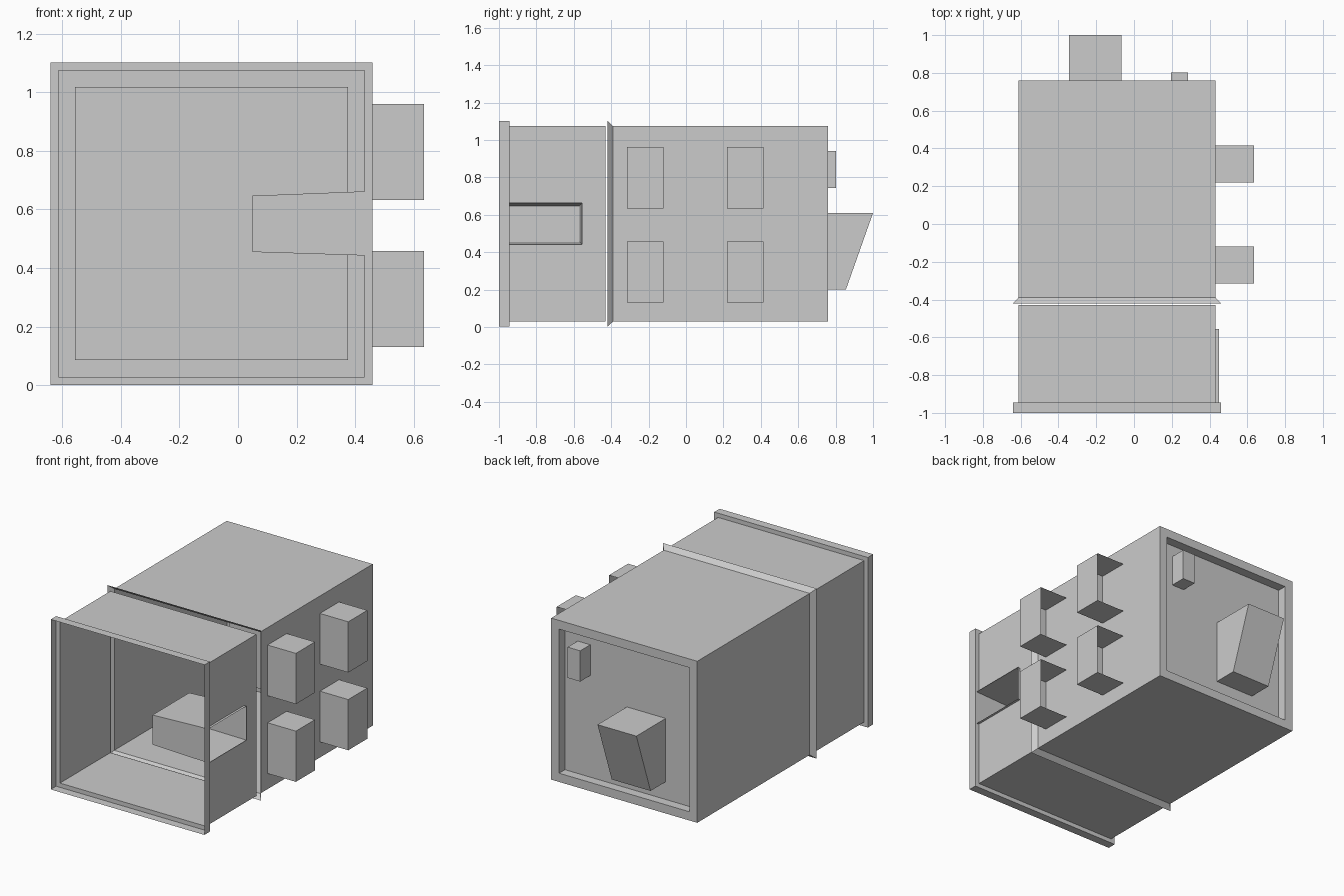
import bpy

if "Cube" in bpy.data.objects:
    bpy.data.objects.remove(bpy.data.objects["Cube"])

CX, CZ = -0.09, 0.5515   # centre line of the square duct


def make(name, verts, faces):
    me = bpy.data.meshes.new(name)
    me.from_pydata(verts, [], faces)
    ob = bpy.data.objects.new(name, me)
    bpy.context.collection.objects.link(ob)
    return ob


def loft(name, rings, cap=False, skip=()):
    """Skin four-cornered rings; cap closes the last one."""
    verts = [p for r in rings for p in r]
    faces = []
    for i in range(len(rings) - 1):
        for k in range(4):
            if (i, k) not in skip:
                a, b = i * 4 + k, i * 4 + (k + 1) % 4
                faces.append((a, b, b + 4, a + 4))
    if cap:
        n = len(verts)
        faces.append((n - 4, n - 3, n - 2, n - 1))
    return make(name, verts, faces)


def square(h, y):
    return [(CX - h, y, CZ - h), (CX + h, y, CZ - h),
            (CX + h, y, CZ + h), (CX - h, y, CZ + h)]


def rect_x(x, y0, y1, z0, z1):
    return [(x, y0, z0), (x, y1, z0), (x, y1, z1), (x, y0, z1)]


def box(name, x0, x1, y0, y1, z0, z1, taper=0.0, open_back=False):
    """Box whose lower rear edge is pulled forward by taper."""
    v = [(x0, y0, z0), (x1, y0, z0), (x1, y1 - taper, z0), (x0, y1 - taper, z0),
         (x0, y0, z1), (x1, y0, z1), (x1, y1, z1), (x0, y1, z1)]
    f = [(3, 2, 1, 0), (4, 5, 6, 7), (0, 1, 5, 4), (1, 2, 6, 5)]
    if not open_back:
        f += [(2, 3, 7, 6), (3, 0, 4, 7)]
    return make(name, v, f)


# Front duct with stepped collar; the right wall is left out for the opening
H = 0.5225
loft("front_duct", [square(0.55, -1), square(0.55, -0.945),
                    square(H, -0.945), square(H, -0.43)], skip=[(2, 1)])

# Right wall around the side opening
X = CX + H
wall = [(-0.945, -0.43, CZ - H, 0.443), (-0.945, -0.43, 0.662, CZ + H),
        (-0.557, -0.43, 0.443, 0.662)]
wv, wf = [], []
for w in wall:
    n = len(wv)
    wv += rect_x(X, *w)
    wf.append((n, n + 1, n + 2, n + 3))
make("right_wall", wv, wf)

# Side pocket tapering inward
loft("side_pocket", [rect_x(0.45, -0.945, -0.555, 0.442, 0.663),
                     rect_x(X, -0.945, -0.557, 0.443, 0.662),
                     rect_x(0.05, -0.945, -0.57, 0.455, 0.647)], cap=True)

# Main housing: flared lip, shell, rear rim and recessed panel
loft("main_housing", [square(0.55, -0.42), square(H, -0.39), square(H, 0.76),
                      square(0.466, 0.76), square(0.466, 0.70)], cap=True)

# Vent hoods on the right side, open towards the back
for y0 in (-0.315, 0.22):
    for z0 in (0.13, 0.633):
        box("vent_hood", X, 0.635, y0, y0 + 0.195, z0, z0 + 0.328, open_back=True)

# Rear panel fittings
box("rear_hopper", -0.345, -0.067, 0.70, 1.0, 0.20, 0.61, taper=0.145)
box("rear_switch_box", 0.195, 0.285, 0.70, 0.803, 0.743, 0.942)
